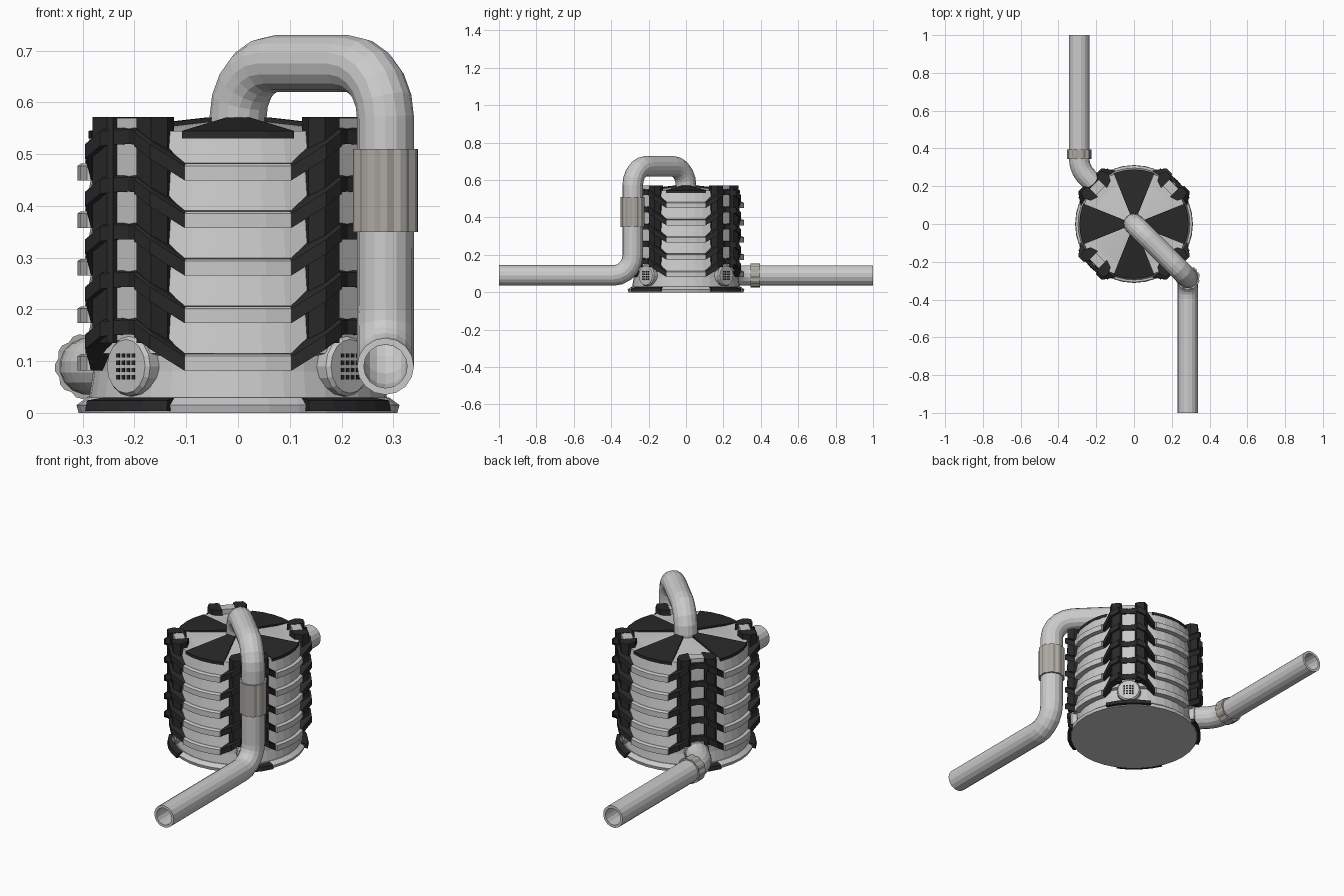
import bpy, bmesh, math
from mathutils import Vector, Matrix

if "Cube" in bpy.data.objects:
    bpy.data.objects.remove(bpy.data.objects["Cube"])


def material(name, col):
    m = bpy.data.materials.new(name)
    m.diffuse_color = (*col, 1)
    m.use_nodes = True
    m.node_tree.nodes["Principled BSDF"].inputs["Base Color"].default_value = m.diffuse_color
    return m


LIGHT = material("light_grey", (0.58, 0.58, 0.58))
DARK = material("charcoal", (0.022, 0.022, 0.022))
PIPE = material("pipe_grey", (0.60, 0.60, 0.60))
COLLAR = material("warm_grey", (0.42, 0.40, 0.37))
DIAGS = [45, 135, 225, 315]


def make(name, verts, faces, mats, rule=None):
    me = bpy.data.meshes.new(name)
    me.from_pydata(verts, [], faces)
    for m in mats:
        me.materials.append(m)
    bm = bmesh.new()
    bm.from_mesh(me)
    bmesh.ops.recalc_face_normals(bm, faces=bm.faces)
    if rule:
        for f in bm.faces:
            f.material_index = rule(f.calc_center_median())
    bm.to_mesh(me)
    bm.free()
    ob = bpy.data.objects.new(name, me)
    bpy.context.collection.objects.link(ob)
    return ob


def loft(name, rings, mats, rule=None, caps=True, closed=False):
    """Skin a list of equal-length vertex rings."""
    n, k = len(rings[0]), len(rings)
    verts = [v for r in rings for v in r]
    faces = []
    for i in range(k if closed else k - 1):
        a, b = i * n, ((i + 1) % k) * n
        faces += [(a + j, a + (j + 1) % n, b + (j + 1) % n, b + j) for j in range(n)]
    if caps and not closed:
        faces += [tuple(range(n)), tuple(range((k - 1) * n, k * n))]
    return make(name, verts, faces, mats, rule)


def polar(r, deg, z):
    a = math.radians(deg)
    return (r * math.cos(a), r * math.sin(a), z)


def lathe(name, profile, mat, seg=40):
    return loft(name, [[polar(r, 360 * j / seg, z) for j in range(seg)] for r, z in profile], [mat])


def diag_prism(name, deg, outline, z0, z1, mat):
    """Vertical prism; outline is (radial, sideways) on a diagonal."""
    rot = Matrix.Rotation(math.radians(deg), 3, 'Z')
    rings = [[rot @ Vector((r, t, z)) for r, t in outline] for z in (z0, z1)]
    return loft(name, rings, [mat])


def sector(name, deg, half, prof, mat):
    """Closed radial profile swept over a short arc."""
    rings = [[polar(r, deg + half * s, z) for r, z in prof] for s in (-1, -.5, 0, .5, 1)]
    return loft(name, rings, [mat])


def rounded(points, rad, steps=5):
    """Path with its inner corners rounded by arcs."""
    pts = [Vector(p) for p in points]
    out = [pts[0]]
    for a, b, c in zip(pts, pts[1:], pts[2:]):
        u, v = (a - b).normalized(), (c - b).normalized()
        ang = u.angle(v)
        cut = rad / math.tan(ang / 2)
        centre = b + (u + v).normalized() * rad / math.sin(ang / 2)
        p, q = b + u * cut - centre, b + v * cut - centre
        turn, axis = p.angle(q), p.cross(q)
        out += [centre + Matrix.Rotation(turn * i / steps, 3, axis) @ p for i in range(steps + 1)]
    return out + [pts[-1]]


def tube(name, path, radii, inner, mat):
    """Hollow tube along a path; radii gives the section's radius per side."""
    n = len(radii)
    path = [Vector(p) for p in path]
    tans = []
    for i in range(len(path)):
        a = (path[i] - path[i - 1]).normalized() if i else Vector()
        b = (path[i + 1] - path[i]).normalized() if i + 1 < len(path) else Vector()
        tans.append((a + b).normalized())
    side = tans[0].orthogonal().normalized()
    outer, bore = [], []
    for i, (p, t) in enumerate(zip(path, tans)):
        if i:
            side = tans[i - 1].rotation_difference(t) @ side
        up = t.cross(side)
        dirs = [side * math.cos(2 * math.pi * j / n) + up * math.sin(2 * math.pi * j / n) for j in range(n)]
        outer.append([p + d * r for d, r in zip(dirs, radii)])
        bore.append([p + d * inner for d in dirs])
    return loft(name, outer + bore[::-1], [mat], closed=True)


# base disc and stepped drum
lathe("base_plate", [(.308, 0), (.312, .015), (.292, .03)], LIGHT, 32)
drum = [(.288, .028), (.28, .08)]
for i in range(5):
    z = .115 + .092 * i
    drum += [(.280, z - .004), (.296, z), (.284, z + .062)]
lathe("drum", drum, LIGHT)

# sloped lid with four dark petals
lathe("lid", [(.284, .525), (.284, .538), (.05, .563)], LIGHT)
for deg in (0, 90, 180, 270):
    sector("lid_petal", deg, 22,
           [(.05, .56), (.289, .53), (.289, .545), (.06, .571), (.05, .571)], DARK)

# wavy bands: light over the sides, dark arms climbing to the diagonals
WAVE = [(0, .300, .070), (6, .310, .069), (8, .334, .066), (15, .341, .042),
        (25, .302, .000), (25.5, .310, 0), (35, .310, 0)]
samples = []
for d in DIAGS:
    samples += [(d - a, r, dz) for a, r, dz in WAVE[:0:-1]]
    samples += [(d + a, r, dz) for a, r, dz in WAVE] + [(d + 45, .310, 0)]


def arm_colour(c):
    off = abs(math.degrees(math.atan2(c.y, c.x)) % 90 - 45)
    return 1 if off < 25.1 else 0


for i in range(5):
    zc = .0975 + .092 * i
    rings = [[polar(.27, a, zc + dz - .016), polar(r, a, zc + dz - .016),
              polar(r, a, zc + dz + .012), polar(r - .006, a, zc + dz + .016),
              polar(.27, a, zc + dz + .016)] for a, r, dz in samples]
    loft("wavy_band", rings, [LIGHT, DARK], arm_colour, closed=True)

for d in DIAGS:
    # paired dark ribs with a light spine between
    for s in (-1, 1):
        diag_prism("clamp_rib", d, [(.235, .032 * s), (.31, .032 * s), (.318, .040 * s),
                                    (.318, .080 * s), (.285, .092 * s), (.25, .075 * s)], .135, .572, DARK)
    diag_prism("clamp_spine", d, [(.25, -.034), (.298, -.034), (.298, .034), (.25, .034)], .14, .57, LIGHT)

    # dark foot on the base rim
    sector("foot", d, 20, [(.28, .004), (.326, .004), (.322, .024), (.28, .031)], DARK)

    # round port with a vent grille
    u = Vector(polar(1, d, 0))
    c = Vector((0, 0, .09))
    side = Vector((-u.y, u.x, 0))
    rings = []
    for dist, r in ((.2, .058), (.298, .058), (.306, .052)):
        rings.append([c + u * dist + (side * math.cos(j * math.pi / 8)
                      + Vector((0, 0, 1)) * math.sin(j * math.pi / 8)) * r for j in range(16)])
    loft("port", rings, [LIGHT])
    if d != 135:
        for gx in range(4):
            for gz in range(4):
                p = c + u * .306 + side * (gx - 1.5) * .014 + Vector((0, 0, (gz - 1.5) * .014))
                rings = [[p + u * e + side * a + Vector((0, 0, b)) for a, b in
                          ((-.004, -.004), (.004, -.004), (.004, .004), (-.004, .004))] for e in (-.002, .002)]
                loft("vent_slot", rings, [DARK])

# pipes: one over the lid to the front, one from the back left port
X = .285
ROUND = [.055] * 16
tube("front_pipe", rounded([(0, 0, .55), (0, 0, .675), (X, -X, .675), (X, -X, .09), (X, -1, .09)], .105),
     ROUND, .042, PIPE)
tube("back_pipe", rounded([(-.18, .18, .09), (-.29, .29, .09), (-.29, 1, .09)], .14), ROUND, .042, PIPE)

# fluted collars
FLUTED = [.064, .064, .059] * 10
tube("front_collar", [(X, -X, .35), (X, -X, .51)], FLUTED, .05, COLLAR)
tube("back_collar", [(-.29, .345, .09), (-.29, .395, .09)], FLUTED, .05, COLLAR)
